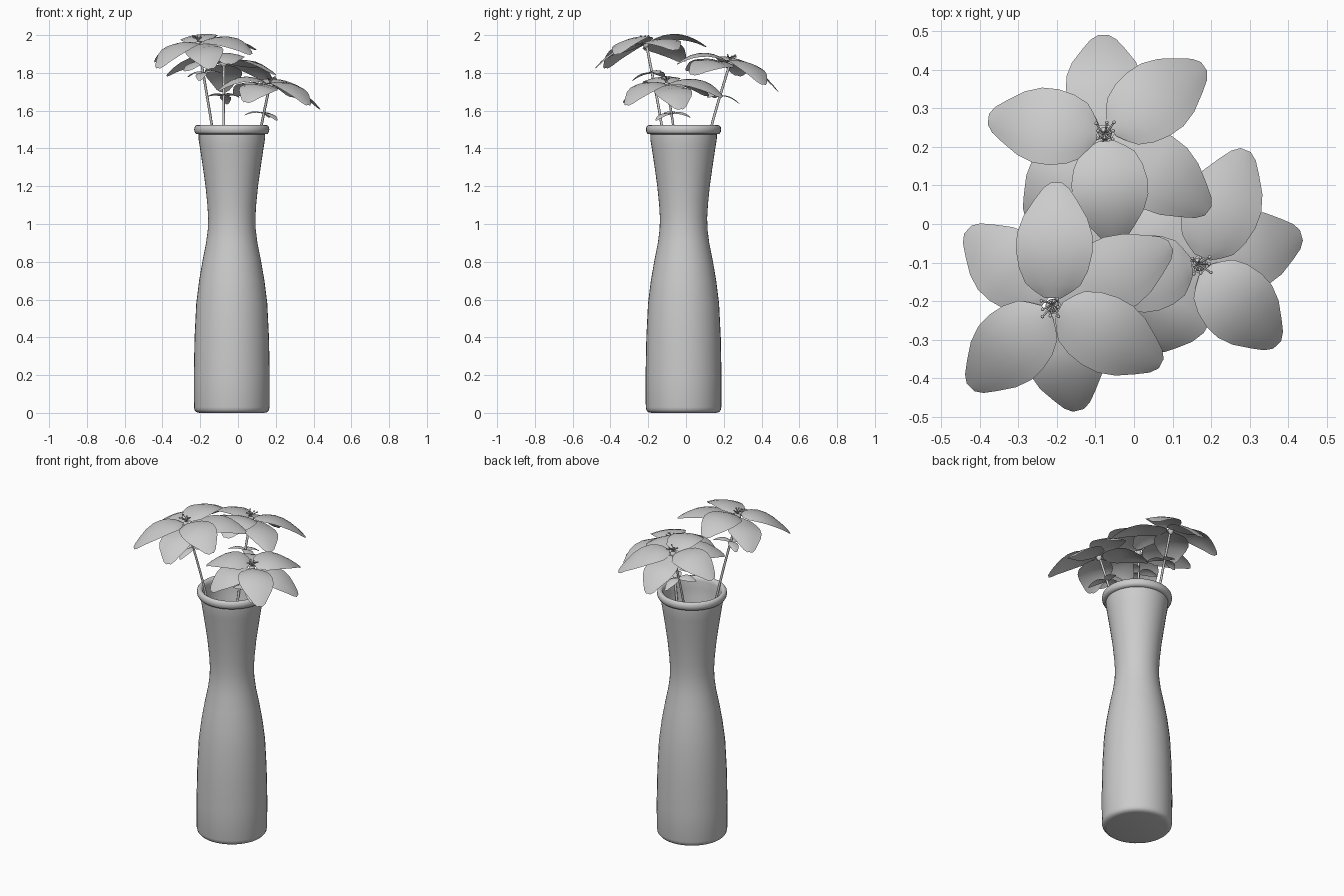
import bpy, bmesh, random
from math import sin, cos, pi, radians
from mathutils import Vector

if "Cube" in bpy.data.objects:
    bpy.data.objects.remove(bpy.data.objects["Cube"])

random.seed(4)

def finish(bm, name, angle=50):
    bmesh.ops.recalc_face_normals(bm, faces=bm.faces)
    mesh = bpy.data.meshes.new(name)
    bm.to_mesh(mesh)
    bm.free()
    ob = bpy.data.objects.new(name, mesh)
    bpy.context.collection.objects.link(ob)
    bpy.ops.object.select_all(action='DESELECT')
    ob.select_set(True)
    bpy.context.view_layer.objects.active = ob
    bpy.ops.object.shade_smooth_by_angle(angle=radians(angle))
    return ob

def lathe(name, profile, cx, cy, n=40, angle=50):
    bm = bmesh.new()
    rings = []
    for r, z in profile:
        if r == 0:
            rings.append([bm.verts.new((cx, cy, z))] * n)
        else:
            rings.append([bm.verts.new((cx + r * cos(2 * pi * i / n), cy + r * sin(2 * pi * i / n), z))
                          for i in range(n)])
    for a, b in zip(rings, rings[1:]):
        for i in range(n):
            j = (i + 1) % n
            bm.faces.new(list(dict.fromkeys((a[i], a[j], b[j], b[i]))))
    return finish(bm, name, angle)

def interp(table, t):
    for (t0, w0), (t1, w1) in zip(table, table[1:]):
        if t <= t1:
            return w0 + (w1 - w0) * (t - t0) / (t1 - t0)
    return table[-1][1]

def tube(name, points, radius):
    cu = bpy.data.curves.new(name, 'CURVE')
    cu.dimensions = '3D'
    cu.bevel_depth = radius
    cu.bevel_resolution = 1
    cu.resolution_u = 6
    cu.use_fill_caps = True
    sp = cu.splines.new('BEZIER')
    sp.bezier_points.add(len(points) - 1)
    for bp, p in zip(sp.bezier_points, points):
        bp.co = p
        bp.handle_left_type = bp.handle_right_type = 'AUTO'
    ob = bpy.data.objects.new(name, cu)
    bpy.context.collection.objects.link(ob)
    return ob

WIDTH = [(0, .022), (.06, .05), (.12, .072), (.25, .09), (.4, .099), (.55, .098),
         (.7, .083), (.85, .055), (.95, .034), (1, .014)]

def blade(bm, base, angle, length, tilt, scale=1.0, start=.02, drop=0.0):
    """Arched, cupped leaf shape radiating from base; tilt is the slope in x and y."""
    d = Vector((cos(angle), sin(angle), 0))
    s = Vector((-sin(angle), cos(angle), 0))
    cols = 6
    rows = []
    for t in [0, .06, .12, .25, .4, .55, .7, .85, .95, 1]:
        w = interp(WIDTH, t) * scale
        row = []
        for j in range(cols + 1):
            v = 2 * j / cols - 1
            p = d * (start + (length - start) * t) + s * (w * v)
            p.z = (.13 * t - .205 * t * t) * scale - drop * min(1, .3 + 3 * t)
            p.z -= .16 * w * v * v
            p.z += tilt[0] * p.x + tilt[1] * p.y
            row.append(bm.verts.new(base + p))
        rows.append(row)
    for a, b in zip(rows, rows[1:]):
        for j in range(cols):
            bm.faces.new((a[j], a[j + 1], b[j + 1], b[j]))

# Vase with hollow inside and rolled rim
outer = [(0, 0), (.17, 0), (.188, .004), (.197, .015), (.2, .03), (.201, .2), (.197, .4), (.188, .58), (.173, .7),
         (.154, .81), (.136, .9), (.127, .97), (.125, 1.03), (.129, 1.1), (.139, 1.2), (.153, 1.3),
         (.168, 1.4), (.176, 1.45), (.176, 1.475)]
rim = [(.19, 1.477), (.197, 1.488), (.199, 1.5), (.197, 1.513), (.19, 1.522), (.18, 1.524),
       (.17, 1.518), (.164, 1.5)]
inner = [(r - .012, max(z, .02)) for r, z in reversed(outer[4:-1])] + [(0, .02)]
lathe("vase", outer + rim + inner, -.033, -.013, angle=70)

# Flowers: centre, slope, upper petals, lower petals (angle, length), stem points, leaf height and angles
flowers = [
    ("back", (-.075, .235, 1.86), (-.03, -.22),
     [(34, .31), (173, .305), (275, .285)], [(91, .255), (229, .30), (323, .335)],
     [(-.05, -.03, .35), (-.065, .03, 1.05), (-.075, .13, 1.5)], 1.68, [80, 200, 320]),
    ("left", (-.212, -.212, 1.962), (.13, .16),
     [(88, .32), (225, .30), (332, .32)], [(138, .295), (27, .345), (284, .28)],
     [(-.03, -.03, .35), (-.07, -.07, 1.05), (-.135, -.125, 1.5)], 1.8, [20, 140, 260]),
    ("right", (.17, -.105, 1.745), (-.14, .06),
     [(68, .32), (314, .29), (190, .28)], [(16, .275), (240, .255), (130, .28)],
     [(0, 0, .35), (.045, -.03, 1.05), (.12, -.065, 1.5)], 1.585, [75, 190, 310]),
]

for name, centre, tilt, upper, lower, path, leaf_z, leaf_angles in flowers:
    c = Vector(centre)
    # Petals in two overlapping layers
    bm = bmesh.new()
    for a, l in upper:
        blade(bm, c, radians(a), l, tilt)
    for a, l in lower:
        blade(bm, c, radians(a), l, tilt, drop=.03)
    finish(bm, name + "_petals", 60)

    # Stem and the small swelling under the flower
    tube(name + "_stem", path + [c], .007)
    lathe(name + "_calyx", [(0, c.z - .035), (.01, c.z - .03), (.018, c.z - .012), (.014, c.z), (0, c.z + .006)],
          c.x, c.y, 10)

    # Small leaves on the stem
    p = Vector(path[-1])
    base = p.lerp(c, (leaf_z - p.z) / (c.z - p.z))
    bm = bmesh.new()
    for a in leaf_angles:
        blade(bm, base, radians(a), .105, tilt, scale=.3, start=.004)
    finish(bm, name + "_leaves", 60)

    # Stamens spreading from the centre
    lean = Vector((-tilt[0], -tilt[1], 0)) * .04
    for i in range(8):
        a = 2 * pi * i / 8 + random.uniform(-.2, .2)
        r = .03 if i % 2 else .02
        h = random.uniform(.024, .036)
        out = Vector((cos(a), sin(a), 0))
        tip = c + lean + out * r + Vector((0, 0, h))
        tube(f"{name}_stamen_{i}", [c, c + out * r * .4 + Vector((0, 0, h * .7)), tip], .0025)
        bm = bmesh.new()
        bmesh.ops.create_icosphere(bm, subdivisions=1, radius=.005)
        bmesh.ops.translate(bm, verts=bm.verts, vec=tip)
        finish(bm, f"{name}_anther_{i}")
